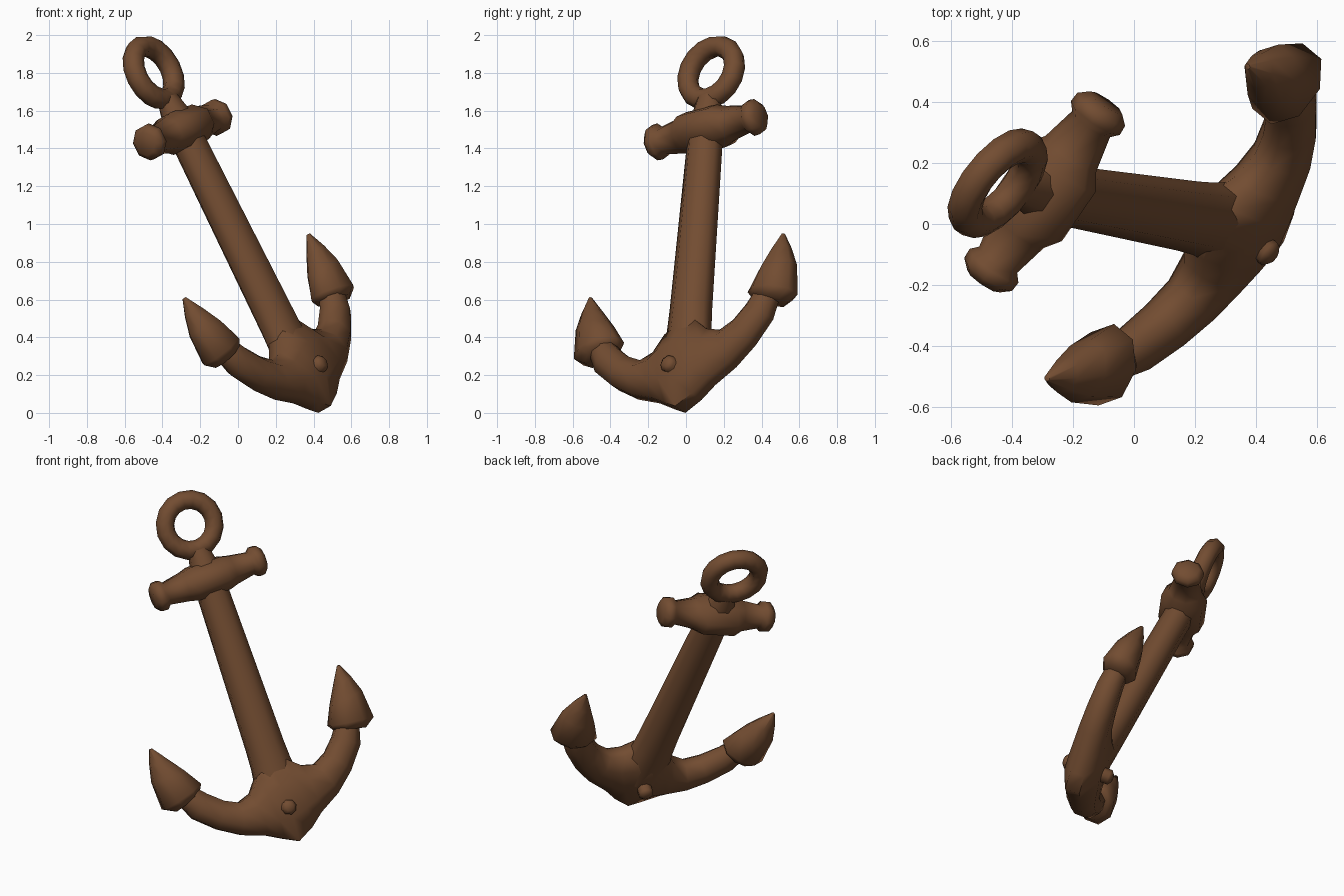
import bpy, bmesh, math
from mathutils import Vector, Matrix

if "Cube" in bpy.data.objects:
    bpy.data.objects.remove(bpy.data.objects["Cube"])

brown = bpy.data.materials.new("weathered brown")
brown.diffuse_color = (0.17, 0.073, 0.031, 1)
brown.use_nodes = True
brown.node_tree.nodes["Principled BSDF"].inputs["Base Color"].default_value = brown.diffuse_color

# Leaning frame: local X = along the arms, local Z = up the shank
Z = Vector((-0.442, 0.0745, 0.894)).normalized()
X = Vector((0.553, 0.807, 0.206))
X = (X - Z * X.dot(Z)).normalized()
Y = Z.cross(X)
LEAN = Matrix((X, Y, Z)).transposed().to_4x4()
LEAN.translation = Vector((0.45, -0.02, 0.0))
# Arms and flukes are turned slightly against the shank
PIVOT = Matrix.Translation((0, 0, 0.25))
TILT = PIVOT @ Matrix.Rotation(-0.07, 4, 'Y') @ PIVOT.inverted()


def finish(name, bm, tilt=False, angle=60):
    bmesh.ops.transform(bm, matrix=LEAN @ TILT if tilt else LEAN, verts=bm.verts)
    bmesh.ops.recalc_face_normals(bm, faces=bm.faces)
    me = bpy.data.meshes.new(name)
    bm.to_mesh(me)
    bm.free()
    me.materials.append(brown)
    ob = bpy.data.objects.new(name, me)
    bpy.context.collection.objects.link(ob)
    bpy.ops.object.select_all(action='DESELECT')
    ob.select_set(True)
    bpy.context.view_layer.objects.active = ob
    bpy.ops.object.shade_smooth_by_angle(angle=math.radians(angle))
    return ob


def loft(name, sections, sides=8, tilt=False, angle=60, y=0.0):
    """Each section: two opposite rim points (x, z) and a half thickness in y."""
    bm = bmesh.new()
    k = 1 / math.cos(math.pi / sides)
    rings = []
    for (p, q, t) in sections:
        p, q = Vector((p[0], y, p[1])), Vector((q[0], y, q[1]))
        mid, half = (p + q) / 2, (p - q) / 2
        ring = []
        for i in range(sides):
            a = 2 * math.pi * (i + 0.5) / sides
            ring.append(bm.verts.new(mid + half * (k * math.cos(a))
                                     + Vector((0, t * k * math.sin(a), 0))))
        rings.append(ring)
    for r, s in zip(rings, rings[1:]):
        for i in range(sides):
            j = (i + 1) % sides
            bm.faces.new((r[i], r[j], s[j], s[i]))
    bm.faces.new(rings[0])
    bm.faces.new(rings[-1])
    return finish(name, bm, tilt, angle)


def flip(sections):
    return [((-p[0], p[1]), (-q[0], q[1]), t) for p, q, t in sections]


# Crown and both curved arms in one sweep; the left arm is hollowed a bit deeper
arm = [((0.09, 0.060), (0.10, 0.50), 0.108),
       ((0.18, 0.120), (0.175, 0.425), 0.10),
       ((0.32, 0.184), (0.26, 0.395), 0.09),
       ((0.445, 0.275), (0.345, 0.43), 0.083),
       ((0.56, 0.395), (0.425, 0.50), 0.075),
       ((0.595, 0.49), (0.465, 0.55), 0.068),
       ((0.60, 0.54), (0.50, 0.58), 0.06)]
drops = [0.03, 0.035, 0.025, 0.01, 0, 0, 0]
left = [(p, (q[0], q[1] - d), t) for (p, q, t), d in zip(flip(arm), drops)]
loft("crown_and_arms",
     left[::-1] + [((-0.016, 0.015), (0, 0.52), 0.112)] + arm, tilt=True, y=-0.02)

# Pointed flukes on the arm ends
fluke = [((0.635, 0.475), (0.455, 0.535), 0.08),
         ((0.70, 0.515), (0.435, 0.57), 0.105),
         ((0.698, 0.69), (0.495, 0.68), 0.083),
         ((0.672, 0.79), (0.558, 0.78), 0.05),
         ((0.638, 0.88), (0.622, 0.88), 0.010)]
loft("right_fluke", fluke, tilt=True, y=-0.008)
loft("left_fluke", flip(fluke), tilt=True, y=-0.008)


def upright(rows):
    return [((-w, h), (w, h), t) for h, w, t in rows]


# Tapered shank, and the neck that holds the ring
loft("shank", upright([(0.25, 0.14, 0.09), (0.40, 0.132, 0.092), (0.50, 0.118, 0.093),
                       (0.62, 0.112, 0.093), (1.66, 0.091, 0.083)]))
loft("neck", upright([(1.66, 0.095, 0.09), (1.78, 0.078, 0.07), (1.87, 0.06, 0.05)]))

# Stock: crossbar with a thick middle and flared ends
H = 1.68
half = [(0.10, 0.102, 0.132), (0.155, 0.088, 0.095), (0.275, 0.068, 0.07),
        (0.30, 0.09, 0.09), (0.335, 0.088, 0.088), (0.362, 0.06, 0.06)]
rows = [(-x, w, t) for x, w, t in half[::-1]] + half
loft("stock", [((x, H - w), (x, H + w), t) for x, w, t in rows])

# Ring at the top
bm = bmesh.new()
R, r, n, m = 0.153, 0.057, 16, 8
grid = []
for i in range(n):
    a = 2 * math.pi * i / n
    grid.append([])
    for j in range(m):
        b = 2 * math.pi * j / m
        d = R + r * math.cos(b)
        grid[i].append(bm.verts.new((d * math.cos(a), 0.005 + r * math.sin(b),
                                     2.02 + d * math.sin(a))))
for i in range(n):
    for j in range(m):
        i2, j2 = (i + 1) % n, (j + 1) % m
        bm.faces.new((grid[i][j], grid[i2][j], grid[i2][j2], grid[i][j2]))
finish("ring", bm)

# Pin through the crown with domed heads
P = 0.235
loft_rows = [(-0.165, 0.025), (-0.148, 0.046), (0.135, 0.046), (0.152, 0.025)]
bm = bmesh.new()
rings = [[bm.verts.new((-0.012 + rad * math.cos(k * math.pi / 4), y,
                        P + rad * math.sin(k * math.pi / 4))) for k in range(8)]
         for y, rad in loft_rows]
for s, t in zip(rings, rings[1:]):
    for k in range(8):
        bm.faces.new((s[k], s[(k + 1) % 8], t[(k + 1) % 8], t[k]))
bm.faces.new(rings[0])
bm.faces.new(rings[-1])
finish("crown_pin", bm)

# Rest the lowest point on the ground
low = min(v.co.z for o in bpy.data.objects for v in o.data.vertices)
for o in bpy.data.objects:
    o.data.transform(Matrix.Translation((0, 0, -low)))
